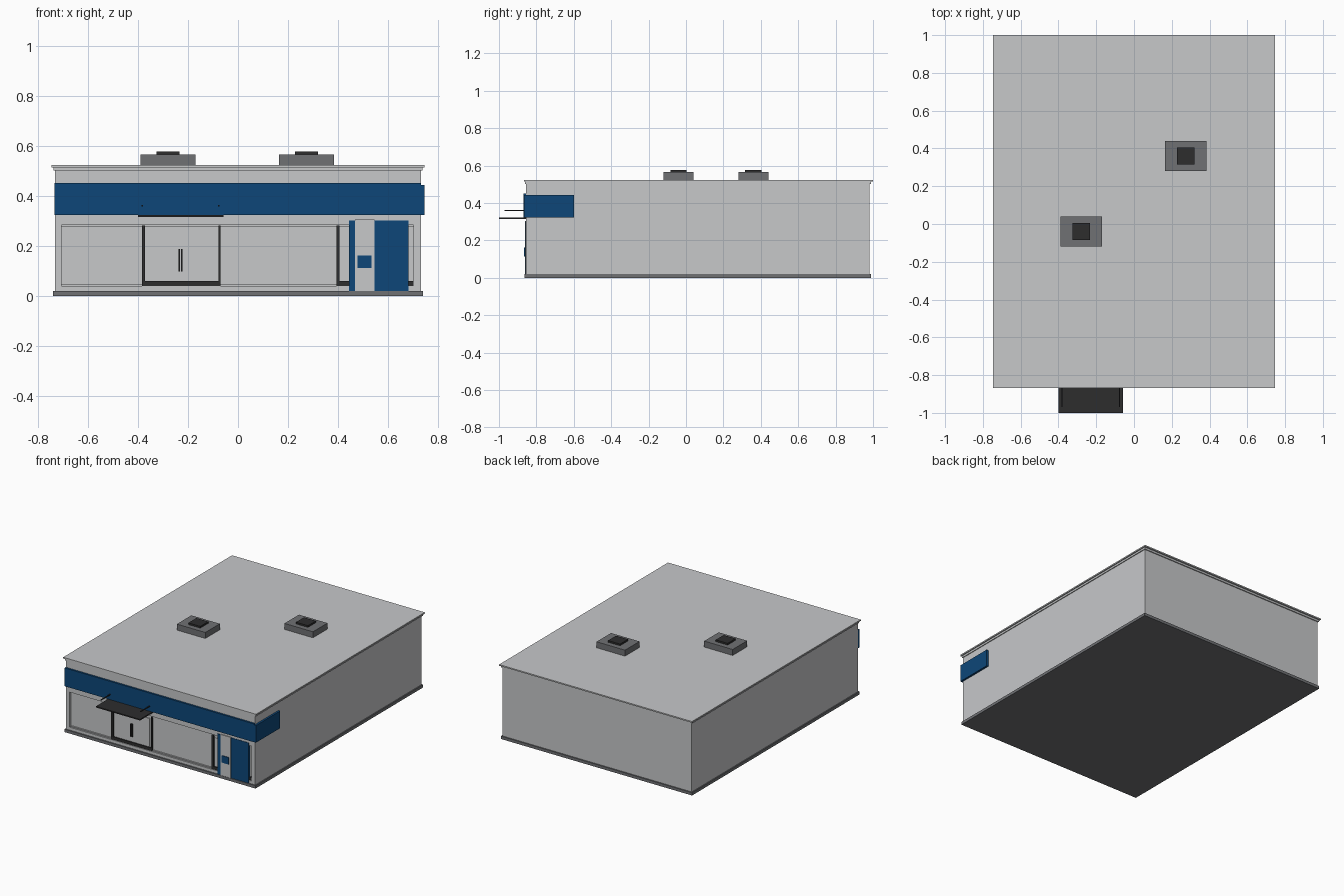
import bpy, bmesh

if "Cube" in bpy.data.objects:
    bpy.data.objects.remove(bpy.data.objects["Cube"])


def material(name, r, g, b):
    m = bpy.data.materials.new(name)
    m.diffuse_color = (r, g, b, 1)
    m.use_nodes = True
    m.node_tree.nodes["Principled BSDF"].inputs["Base Color"].default_value = m.diffuse_color
    return m


LIGHT = material("light grey", 0.57, 0.58, 0.59)
GREY = material("mid grey", 0.16, 0.165, 0.175)
BLUE = material("blue", 0.004, 0.062, 0.19)
DARK = material("charcoal", 0.026, 0.026, 0.027)


def finish(name, bm, mat):
    bmesh.ops.recalc_face_normals(bm, faces=bm.faces[:])
    me = bpy.data.meshes.new(name)
    bm.to_mesh(me)
    bm.free()
    me.materials.append(mat)
    ob = bpy.data.objects.new(name, me)
    bpy.context.collection.objects.link(ob)
    return ob


def box_mesh(x, y, z):
    bm = bmesh.new()
    bmesh.ops.create_cube(bm, size=1)
    for v in bm.verts:
        v.co = [r[0] if c < 0 else r[1] for c, r in zip(v.co, (x, y, z))]
    return bm


def box(name, x, y, z, mat):
    return finish(name, box_mesh(x, y, z), mat)


FRONT, GLASS = -0.855, -0.84

# Walls with one long recessed shopfront
bm = box_mesh((-0.732, 0.732), (FRONT, 0.982), (0.018, 0.503))
front = min(bm.faces, key=lambda f: f.calc_center_median().y)
bmesh.ops.inset_region(bm, faces=[front], thickness=0.03)
for v in front.verts:
    v.co.x = -0.705 if v.co.x < 0 else 0.702
    v.co.z = 0.04 if v.co.z < 0.25 else 0.285
bm.normal_update()
ext = bmesh.ops.extrude_face_region(bm, geom=[front])
for v in ext["geom"]:
    if isinstance(v, bmesh.types.BMVert):
        v.co.y = GLASS
if front.is_valid:
    bmesh.ops.delete(bm, geom=[front], context='FACES_ONLY')
finish("walls", bm, LIGHT)

# Plinth and stepped roof edge
box("plinth", (-0.74, 0.74), (-0.863, 0.99), (0, 0.02), GREY)
box("cornice_lower", (-0.738, 0.738), (-0.861, 0.989), (0.501, 0.514), LIGHT)
box("roof_slab", (-0.746, 0.746), (-0.867, 1.0), (0.514, 0.523), LIGHT)

# Shopfront rails
box("window_head", (-0.705, 0.702), (-0.847, GLASS), (0.276, 0.285), LIGHT)
box("window_sill", (-0.705, 0.702), (-0.847, GLASS), (0.04, 0.047), LIGHT)

# Entrances: dark posts, threshold and a pale leaf
for name, x0, x1 in (("entrance", -0.384, -0.07), ("side_entrance", 0.394, 0.702)):
    box(name + "_left_post", (x0, x0 + 0.012), (-0.853, GLASS), (0.04, 0.283), DARK)
    box(name + "_threshold", (x0, x1), (-0.851, GLASS), (0.041, 0.061), DARK)
    box(name + "_leaf", (x0 + 0.018, x1 - 0.024), (-0.844, GLASS), (0.061, 0.26), LIGHT)
box("entrance_right_post", (-0.078, -0.07), (-0.853, GLASS), (0.04, 0.283), DARK)
for i, x in enumerate((-0.234, -0.225)):
    box(f"door_handle_{i}", (x - 0.003, x + 0.003), (-0.853, GLASS), (0.098, 0.188), DARK)

# Cash point: blue panel, pale column and blue screen
box("machine_panel", (0.443, 0.682), (-0.858, GLASS), (0.02, 0.302), BLUE)
box("machine_column", (0.467, 0.546), (-0.861, GLASS), (0.02, 0.305), LIGHT)
box("machine_screen", (0.478, 0.533), (-0.865, -0.86), (0.113, 0.162), BLUE)

# Fascia sign with a return on the right wall
box("front_fascia", (-0.734, 0.732), (-0.868, FRONT), (0.324, 0.452), BLUE)
box("side_fascia", (0.731, 0.746), (-0.867, -0.60), (0.324, 0.444), BLUE)

# Canopy and its two rods
box("canopy", (-0.40, -0.058), (-1.0, FRONT), (0.315, 0.323), DARK)
for i, x in enumerate((-0.382, -0.077)):
    box(f"canopy_rod_{i}", (x - 0.003, x + 0.003), (-0.97, -0.865), (0.357, 0.363), DARK)

# Roof units
for i, (x, y) in enumerate(((-0.279, -0.04), (0.274, 0.36))):
    box(f"roof_unit_{i}", (x - 0.11, x + 0.11), (y - 0.08, y + 0.08), (0.522, 0.565), GREY)
    box(f"roof_vent_{i}", (x - 0.046, x + 0.046), (y - 0.044, y + 0.044), (0.564, 0.577), DARK)
